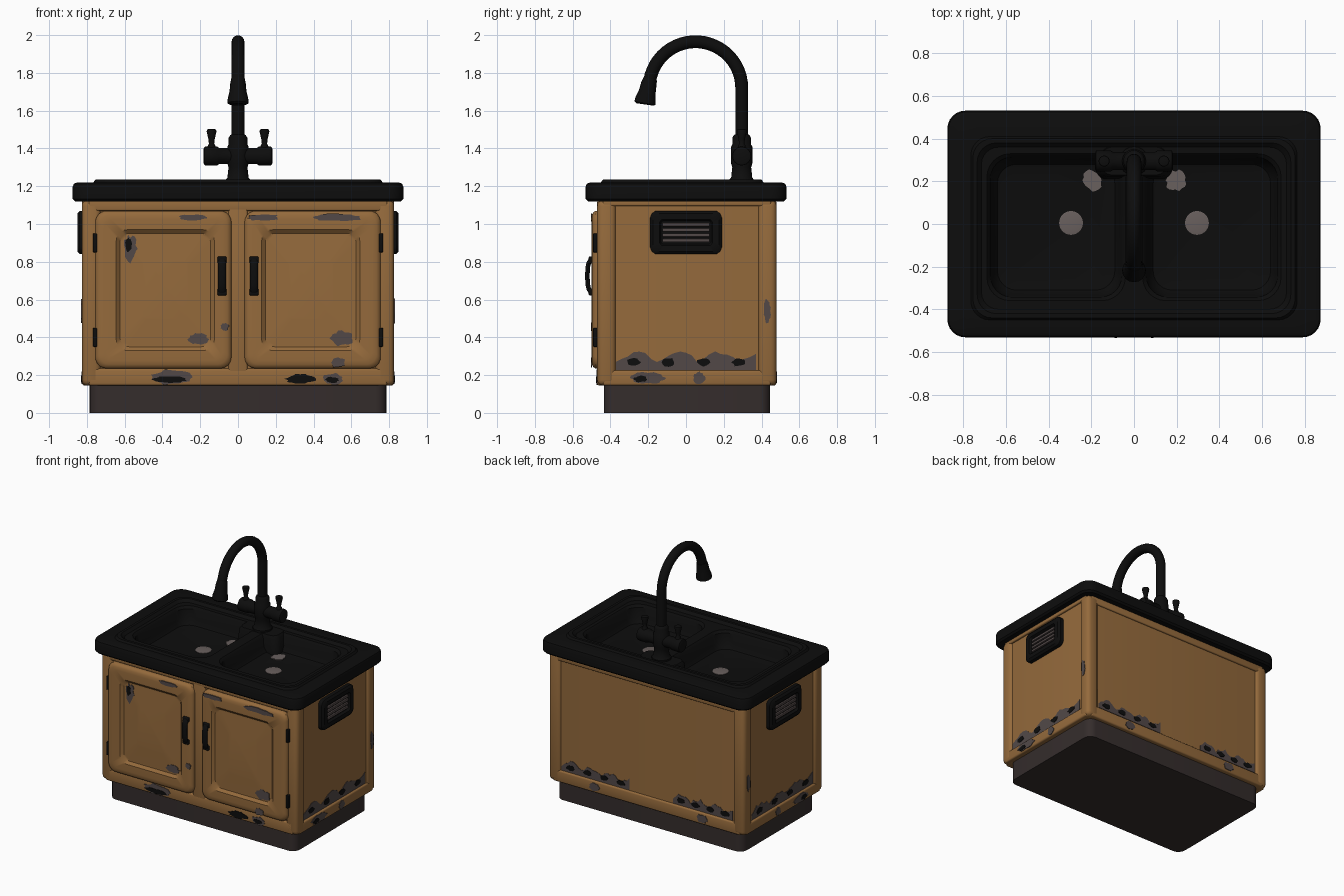
import bpy, bmesh, math, random
from mathutils import Matrix, Vector

if "Cube" in bpy.data.objects:
    bpy.data.objects.remove(bpy.data.objects["Cube"])

random.seed(4)
ORIGIN = Matrix.Identity(4)


def material(name, rgb):
    m = bpy.data.materials.new(name)
    m.diffuse_color = (*rgb, 1)
    m.use_nodes = True
    m.node_tree.nodes["Principled BSDF"].inputs["Base Color"].default_value = m.diffuse_color
    return m


BLACK = material("black enamel", (0.004, 0.004, 0.004))
TAN = material("tan paint", (0.30, 0.145, 0.045))
BROWN = material("dark brown plinth", (0.035, 0.026, 0.025))
GREY = material("bare metal", (0.085, 0.066, 0.064))
DRAIN = material("drain metal", (0.14, 0.115, 0.11))


def finish(bm, name, mat):
    bmesh.ops.recalc_face_normals(bm, faces=bm.faces)
    me = bpy.data.meshes.new(name)
    bm.to_mesh(me)
    bm.free()
    me.materials.append(mat)
    ob = bpy.data.objects.new(name, me)
    bpy.context.collection.objects.link(ob)
    return ob


def loft(name, rings, mat, frame=ORIGIN, cap_start=True, cap_end=True):
    """Skin a stack of equal-length point rings."""
    bm = bmesh.new()
    vs = [[bm.verts.new(frame @ Vector(p)) for p in ring] for ring in rings]
    n = len(rings[0])
    for a, b in zip(vs, vs[1:]):
        for i in range(n):
            j = (i + 1) % n
            bm.faces.new((a[i], a[j], b[j], b[i]))
    if cap_start:
        bm.faces.new(vs[0][::-1])
    if cap_end:
        bm.faces.new(vs[-1])
    return finish(bm, name, mat)


def rrect(hx, hy, r, z, cx=0, cy=0, seg=6):
    """Rounded rectangle ring."""
    pts = []
    for q, (sx, sy) in enumerate([(1, 1), (-1, 1), (-1, -1), (1, -1)]):
        for k in range(seg + 1):
            a = math.pi / 2 * (q + k / seg)
            pts.append((cx + sx * (hx - r) + r * math.cos(a),
                        cy + sy * (hy - r) + r * math.sin(a), z))
    return pts


def lathe(name, profile, mat, frame=ORIGIN, n=24):
    return loft(name, [[(r * math.cos(2 * math.pi * i / n), r * math.sin(2 * math.pi * i / n), z)
                        for i in range(n)] for r, z in profile], mat, frame)


def tube(name, path, mat, x=0, n=16):
    """Tube along (y, z, x radius, radius) points lying in a plane of constant x."""
    rings = []
    for i, (y, z, rx, r) in enumerate(path):
        p, q = path[max(i - 1, 0)], path[min(i + 1, len(path) - 1)]
        t = Vector((0, q[0] - p[0], q[1] - p[1])).normalized()
        side = t.cross(Vector((1, 0, 0)))
        rings.append([Vector((x, y, z)) + Vector((1, 0, 0)) * rx * math.cos(2 * math.pi * k / n)
                      + side * r * math.sin(2 * math.pi * k / n) for k in range(n)])
    return loft(name, rings, mat)


def box(name, lo, hi, bevel, mat, frame=ORIGIN):
    bm = bmesh.new()
    bmesh.ops.create_cube(bm, size=1)
    lo, hi = Vector(lo), Vector(hi)
    for v in bm.verts:
        v.co = (lo + hi) / 2 + v.co * (hi - lo)
    if bevel:
        bmesh.ops.bevel(bm, geom=bm.edges[:], offset=bevel, segments=3, profile=0.5, affect='EDGES')
    bmesh.ops.transform(bm, matrix=frame, verts=bm.verts)
    return finish(bm, name, mat)


def wall(deg):
    """Frame whose x runs along a cabinet wall, y is up and z points outward."""
    return Matrix.Rotation(math.radians(deg), 4, 'Z') @ Matrix.Rotation(math.pi / 2, 4, 'X')


FRONT, RIGHT, BACK, LEFT = (wall(d) for d in (0, 90, 180, 270))


def blob(name, frame, u, v, w, hu, hv, mat, n=20, thick=0.004, rough=0.3):
    """Irregular thin worn patch."""
    pts = []
    for i in range(n):
        a, k = 2 * math.pi * i / n, random.uniform(1 - rough, 1.0)
        pts.append((u + hu * k * math.cos(a), v + hv * k * math.sin(a)))
    return loft(name, [[(*p, w - 0.003) for p in pts], [(*p, w + thick) for p in pts]], mat, frame)


def wear_strip(name, frame, u0, u1, v, height, w):
    """Worn band with a wavy upper edge, plus dark spots."""
    n = 24
    top = [(u0 + (u1 - u0) * i / n, v + height * random.uniform(0.35, 0.6)
            + height * 0.4 * abs(math.sin(i * 0.45))) for i in range(n, -1, -1)]
    pts = [(u0, v), (u1, v)] + top
    loft(name, [[(*p, w - 0.003) for p in pts], [(*p, w + 0.003) for p in pts]], GREY, frame)
    for k in range(4):
        blob(name + "_spot", frame, u0 + (u1 - u0) * (k + 0.5) / 4, v + height * 0.4, w,
             0.04, height * 0.25, BLACK, 12, 0.006)


# Plinth and open-topped cabinet shell
loft("plinth", [rrect(.785, .44, .06, z, 0, .005) for z in (0, .16)], BROWN)
loft("cabinet_shell", [rrect(.81, .46, .04, z, 0, .005) for z in (.15, 1.13)], TAN, cap_end=False)

# Corner posts and rails framing the recessed panels
for sx in (-1, 1):
    x0, x1 = sorted((sx * .725, sx * .827))
    for y0, y1 in ((-.47, -.37), (.38, .48)):
        box("corner_post", (x0, y0, .145), (x1, y1, 1.125), .03, TAN)
    s0, s1 = sorted((sx * .74, sx * .825))
    box("side_bottom_rail", (s0, -.44, .145), (s1, .45, .225), .012, TAN)
    box("side_top_rail", (s0, -.44, 1.095), (s1, .45, 1.125), .008, TAN)
for name, y0, y1 in (("front", -.47, -.40), ("back", .41, .478)):
    box(name + "_bottom_rail", (-.79, y0, .145), (.79, y1, .235), .012, TAN)
    box(name + "_top_rail", (-.79, y0, 1.07), (.79, y1, 1.125), .008, TAN)
box("front_mullion", (-.05, -.47, .16), (.05, -.42, 1.12), .01, TAN)

# Doors with raised frames, recessed panels, hinges and bow handles
for sx in (-1, 1):
    cx, cz = sx * .395, .6525
    px, pz = sx * .385, .65
    loft("door", [rrect(.36, .4175, .06, .44, cx, cz), rrect(.36, .4175, .06, .478, cx, cz),
                  rrect(.353, .411, .06, .49, cx, cz), rrect(.338, .396, .055, .498, cx, cz),
                  rrect(.315, .373, .05, .50, cx, cz), rrect(.26, .32, .06, .50, px, pz),
                  rrect(.24, .30, .05, .482, px, pz), rrect(.228, .288, .045, .482, px, pz),
                  rrect(.12, .16, .03, .494, px, pz)], TAN, FRONT)
    for z in (.40, .90):
        h0, h1 = sorted((sx * .745, sx * .768))
        box("hinge", (h0, -.492, z - .05), (h1, -.45, z + .05), .005, BLACK)
    bow = [(-.492 - .030 * math.sin(math.pi * k / 10) ** .5, .725 - .085 * math.cos(math.pi * k / 10),
            .022, .012) for k in range(11)]
    tube("door_handle", bow, BLACK, sx * .085, 12)
    for z in (.64, .81):
        box("handle_mount", (sx * .085 - .024, -.515, z - .018), (sx * .085 + .024, -.49, z + .018),
            .006, BLACK)

# Side vents with slats
for frame in (RIGHT, LEFT):
    loft("vent_frame", [rrect(.19, .115, .04, .80, 0, .955), rrect(.19, .115, .04, .838, 0, .955),
                        rrect(.175, .10, .035, .851, 0, .955), rrect(.14, .07, .02, .851, 0, .955),
                        rrect(.132, .062, .015, .832, 0, .955)], BLACK, frame)
    for k in range(4):
        z = .913 + k * .028
        box("vent_slat", (-.125, z - .009, .828), (.125, z + .009, .844), .003, GREY, frame)

# Sink top: overhanging slab, raised lip, and two basins cut out
top = loft("sink_top", [rrect(.74, .42, .10, 1.03), rrect(.74, .42, .10, 1.12),
                        rrect(.862, .518, .075, 1.12), rrect(.875, .531, .085, 1.133),
                        rrect(.875, .531, .085, 1.198), rrect(.869, .525, .08, 1.213),
                        rrect(.852, .508, .07, 1.22), rrect(.765, .43, .09, 1.221, 0, -.02),
                        rrect(.755, .42, .09, 1.235, 0, -.02), rrect(.735, .40, .09, 1.235, 0, -.02),
                        rrect(.715, .38, .08, 1.216, 0, -.02)], BLACK)
for sx in (-1, 1):
    cutter = loft("basin_cutter", [rrect(.24, .26, .08, 1.085, sx * .365, -.015),
                                   rrect(.275, .295, .09, 1.095, sx * .365, -.015),
                                   rrect(.298, .318, .10, 1.13, sx * .365, -.015),
                                   rrect(.308, .328, .10, 1.20, sx * .365, -.015),
                                   rrect(.325, .345, .11, 1.2165, sx * .365, -.015),
                                   rrect(.325, .345, .11, 1.30, sx * .365, -.015)], BLACK)
    mod = top.modifiers.new("basin", 'BOOLEAN')
    mod.operation, mod.solver, mod.object = 'DIFFERENCE', 'EXACT', cutter
    bpy.context.view_layer.objects.active = top
    bpy.ops.object.modifier_apply(modifier=mod.name)
    bpy.data.objects.remove(cutter)
    lathe("drain", [(.056, 1.08), (.056, 1.088), (.045, 1.09)], DRAIN,
          Matrix.Translation((sx * .295, .005, 0)))
loft("faucet_deck", [rrect(.18, .085, .05, 1.08, 0, .295), rrect(.165, .075, .05, 1.20, 0, .295),
                     rrect(.15, .065, .045, 1.22, 0, .295)], BLACK)
for sx in (-1, 1):
    blob("deck_worn_patch", ORIGIN, sx * .195, .205, 1.087, .055, .055, DRAIN)

# Faucet: base, cross valve, levers, gooseneck and spray head
AT = Matrix.Translation((0, .295, 0))
lathe("faucet_base", [(.068, 1.21), (.068, 1.232), (.056, 1.245), (.05, 1.30), (.056, 1.32),
                      (.056, 1.41), (.05, 1.42), (.05, 1.455), (.042, 1.47), (.034, 1.475)], BLACK, AT)
lathe("cross_valve", [(.035, -.183), (.048, -.178), (.05, -.17), (.05, -.11), (.043, -.10),
                      (.043, .10), (.05, .11), (.05, .17), (.048, .178), (.035, .183)], BLACK,
      Matrix.Translation((0, .295, 1.36)) @ Matrix.Rotation(math.pi / 2, 4, 'Y'))
for sx in (-1, 1):
    lathe("valve_lever", [(.022, 1.39), (.020, 1.415), (.014, 1.425), (.017, 1.45), (.026, 1.49),
                          (.024, 1.50), (.01, 1.504)], BLACK,
          Matrix.Translation((sx * .14, .295, 0)), 16)
R = .034
arc = [(.05 + .245 * math.cos(a), 1.72 + .245 * math.sin(a), R, R)
       for a in (math.radians(172) * k / 24 for k in range(25))]
tube("gooseneck", [(.295, 1.44, R, R)] + arc, BLACK)
tube("spray_head", [(-.188, 1.77, .036, .036), (-.196, 1.745, .041, .041), (-.205, 1.70, .045, .045),
                    (-.213, 1.665, .054, .054), (-.218, 1.64, .056, .056), (-.219, 1.633, .045, .045)],
     BLACK)

# Worn paint on the front
for u, v, w, hu, hv in ((-.35, .19, .47, .13, .045), (.50, .18, .47, .06, .035),
                        (.53, .265, .50, .045, .03), (.13, 1.035, .50, .10, .02),
                        (.52, 1.035, .50, .16, .022), (-.24, 1.035, .50, .08, .018),
                        (-.57, .87, .485, .04, .08), (-.21, .39, .485, .06, .035),
                        (.55, .395, .485, .07, .045), (-.07, .455, .50, .025, .025)):
    blob("front_worn_patch", FRONT, u, v, w, hu, hv, GREY)
for u, v, w, hu, hv in ((-.36, .177, .473, .10, .02), (.33, .18, .47, .09, .03),
                        (.50, .175, .473, .04, .018), (-.58, .89, .488, .02, .04)):
    blob("front_dark_patch", FRONT, u, v, w, hu, hv, BLACK)

# Worn paint on the sides and back
for frame, s in ((RIGHT, 1), (LEFT, -1)):
    wear_strip("side_worn_band", frame, -.37, .37, .228, .10, .81)
    blob("side_worn_patch", frame, -.2 * s, .185, .825, .10, .035, GREY)
    blob("side_worn_patch", frame, .07 * s, .185, .825, .035, .035, GREY)
    blob("side_dark_patch", frame, -.24 * s, .18, .828, .04, .02, BLACK)
    blob("post_worn_patch", frame, .43 * s, .54, .827, .022, .07, GREY)
for u0, u1 in ((-.72, -.15), (.22, .72)):
    wear_strip("back_worn_band", BACK, u0, u1, .238, .09, .465)
    blob("back_worn_patch", BACK, (u0 + u1) / 2, .19, .478, .05, .035, GREY)

# Smooth shading with crisp edges
bpy.ops.object.select_all(action='SELECT')
bpy.context.view_layer.objects.active = top
bpy.ops.object.shade_smooth_by_angle(angle=math.radians(38))
